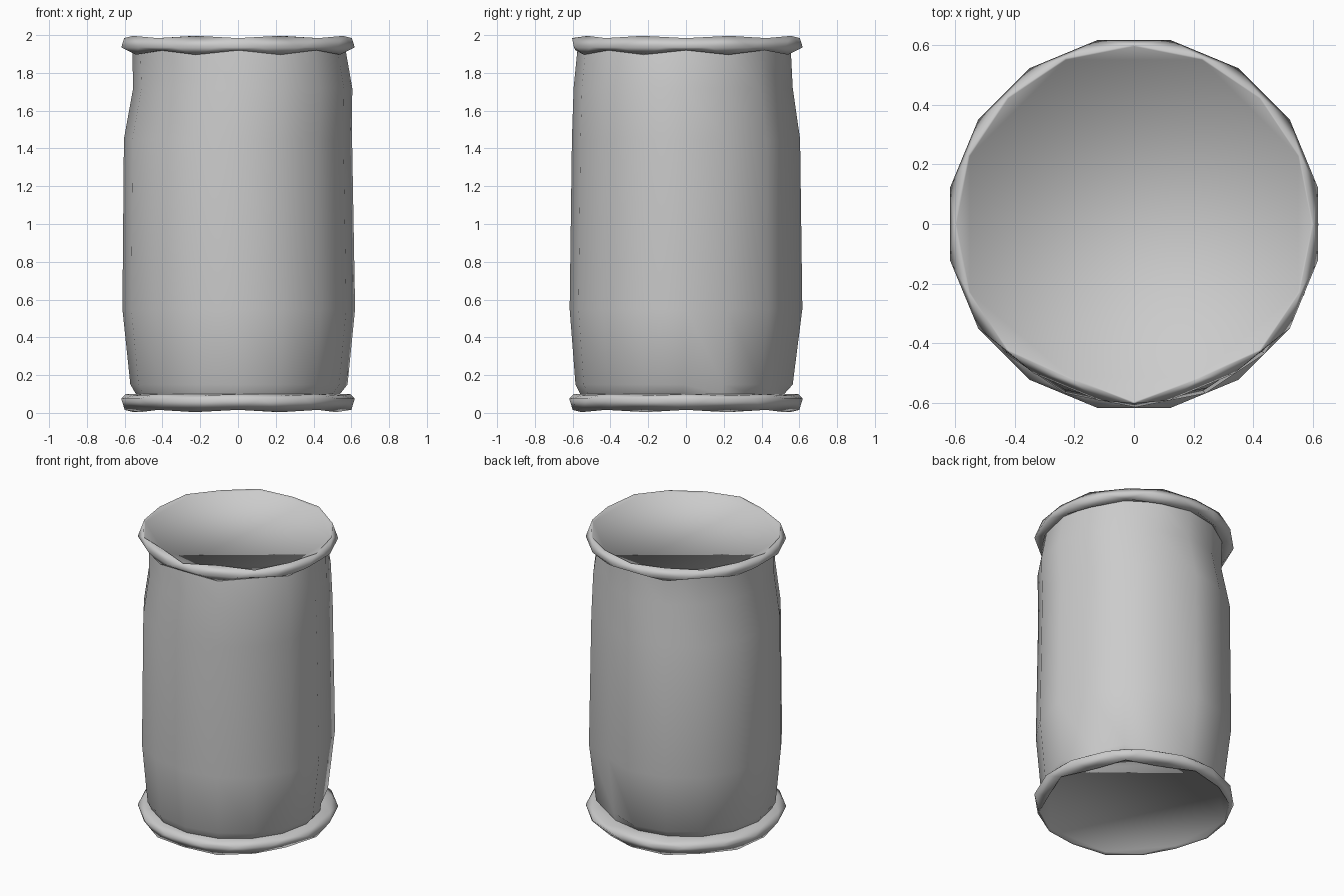
import bpy, bmesh
from math import sin, cos, pi

if "Cube" in bpy.data.objects:
    bpy.data.objects.remove(bpy.data.objects["Cube"])

N = 16


def ring(bm, z, r, phase=0.0, cx=0.0, cy=0.0, wave=0.0, flat=(), k=0.935):
    """Ring of N points; wave lifts every other one, flat pulls points inward by k."""
    verts = []
    for i in range(N):
        a = 2 * pi * (i + phase) / N
        s = r * (k if i in flat else 1.0)
        verts.append(bm.verts.new((cx + s * cos(a), cy + s * sin(a),
                                   z + wave * (-1) ** i)))
    return verts


def loft(name, rings, cap=False, flip=False):
    bm = bmesh.new()
    loops = [ring(bm, **r) for r in rings]
    for lo, hi, a, b in zip(loops, loops[1:], rings, rings[1:]):
        shifted = b.get("phase", 0) < a.get("phase", 0)
        for i in range(N):
            j = (i + 1) % N
            if shifted:
                bm.faces.new((lo[i], hi[j], hi[i]))
                bm.faces.new((lo[i], lo[j], hi[j]))
            else:
                bm.faces.new((lo[i], lo[j], hi[i]))
                bm.faces.new((lo[j], hi[j], hi[i]))
    if cap:
        bm.faces.new(loops[-1])
    if flip:
        bmesh.ops.reverse_faces(bm, faces=bm.faces[:])
    for f in bm.faces:
        f.smooth = True
    mesh = bpy.data.meshes.new(name)
    bm.to_mesh(mesh)
    bm.free()
    obj = bpy.data.objects.new(name, mesh)
    bpy.context.collection.objects.link(obj)
    return obj


FRONT = (11, 13)      # flattened corners beside the front point
BACK = (1, 3)         # flattened back-right corners
BASE = (1, 3, 9, 15)  # flattened corners of the base

# bulging can body, open where the rims close it
loft("can_body", [
    dict(z=0.10, r=0.54, cy=-0.02),
    dict(z=0.15, r=0.575, cx=0.005, cy=-0.01, flat=BACK),
    dict(z=0.55, r=0.616, cx=0.004, flat=BACK),
    dict(z=1.45, r=0.604, flat=BACK),
    dict(z=1.72, r=0.58, cx=0.025, cy=-0.015, flat=BACK, k=0.96),
    dict(z=1.92, r=0.565, cx=0.005, cy=-0.01),
])

# bottom rim with very shallow recessed underside
loft("bottom_rim", [
    dict(z=0.10, r=0.54, cy=-0.02),
    dict(z=0.095, r=0.595, wave=0.004),
    dict(z=0.075, r=0.63, phase=0.5),
    dict(z=0.01, r=0.6, flat=BASE, wave=0.006),
    dict(z=0.022, r=0.594, flat=BASE),
], cap=True, flip=True)

# shallow recessed lid with overhanging wavy lip
loft("top_lid", [
    dict(z=1.92, r=0.565, cx=0.005, cy=-0.01),
    dict(z=1.908, r=0.585, wave=0.012),
    dict(z=1.935, r=0.63, phase=0.5, flat=(10, 11, 12, 13), k=0.96),
    dict(z=1.99, r=0.603, flat=FRONT, wave=-0.006),
    dict(z=1.98, r=0.597, flat=FRONT),
], cap=True)
